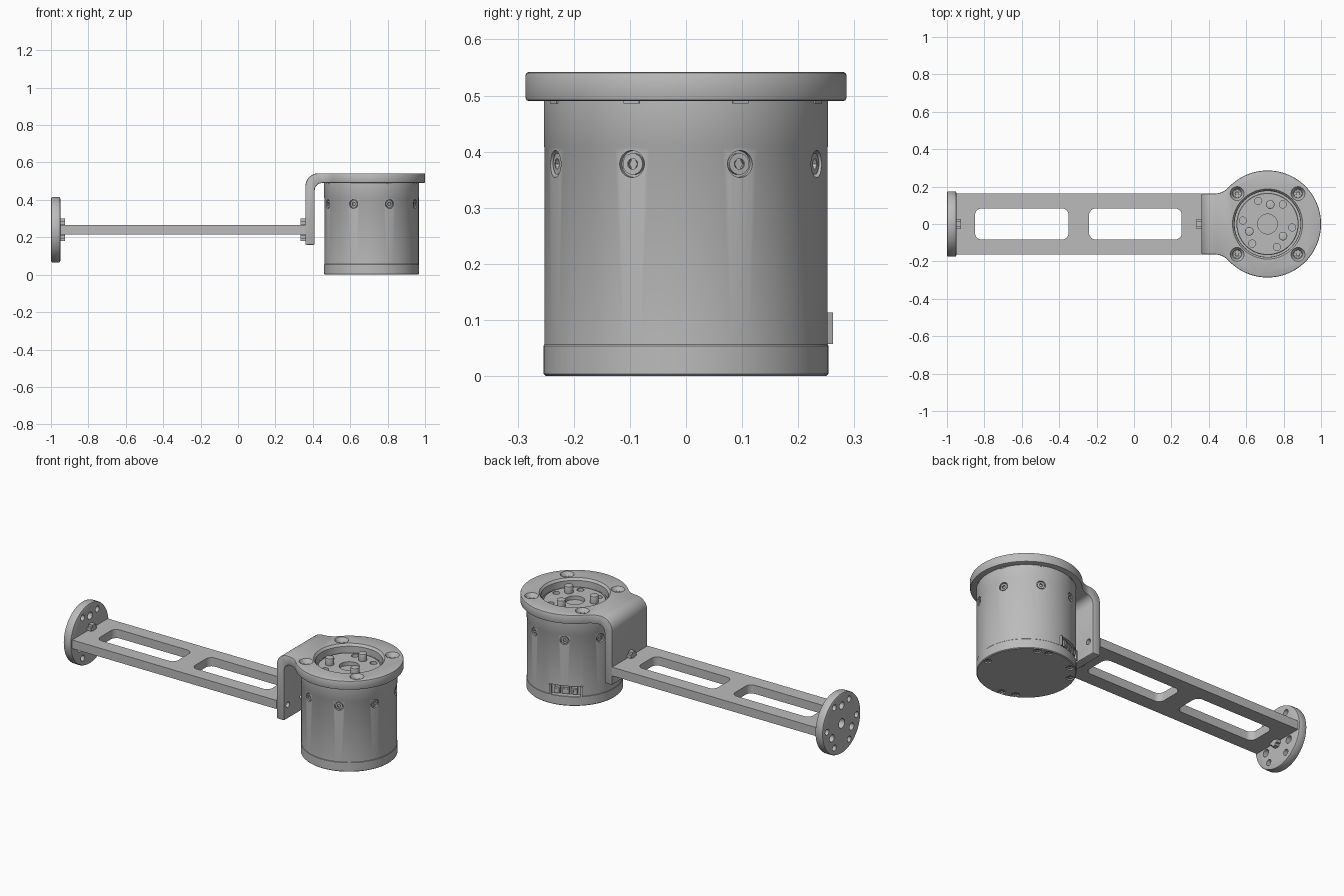
import bpy, bmesh, math
from math import sin, cos, pi, radians, sqrt
from mathutils import Vector, Matrix

if "Cube" in bpy.data.objects:
    bpy.data.objects.remove(bpy.data.objects["Cube"], do_unlink=True)

grey = bpy.data.materials.new("machined grey")
grey.use_nodes = True
GREY = (0.5, 0.5, 0.5, 1)
grey.diffuse_color = GREY
grey.node_tree.nodes["Principled BSDF"].inputs["Base Color"].default_value = GREY

MX = 0.714   # motor axis
HZ = 0.24    # arm and end disc height
HALF = 0.163  # arm half width


def make(name, bm):
    bmesh.ops.recalc_face_normals(bm, faces=bm.faces)
    mesh = bpy.data.meshes.new(name)
    bm.to_mesh(mesh)
    bm.free()
    mesh.materials.append(grey)
    ob = bpy.data.objects.new(name, mesh)
    bpy.context.collection.objects.link(ob)
    return ob


def activate(ob):
    bpy.ops.object.select_all(action='DESELECT')
    ob.select_set(True)
    bpy.context.view_layer.objects.active = ob


def boolean(ob, bm, mode='DIFFERENCE'):
    cutter = make("cutter", bm)
    cutter.hide_render = True
    mod = ob.modifiers.new("cut", 'BOOLEAN')
    mod.operation, mod.solver, mod.object = mode, 'EXACT', cutter
    activate(ob)
    bpy.ops.object.modifier_apply(modifier="cut")
    bpy.data.objects.remove(cutter, do_unlink=True)


def bevel(ob, width):
    mod = ob.modifiers.new("bevel", 'BEVEL')
    mod.width, mod.segments, mod.limit_method = width, 2, 'ANGLE'
    mod.angle_limit = radians(50)
    activate(ob)
    bpy.ops.object.modifier_apply(modifier="bevel")


def smooth(ob):
    activate(ob)
    bpy.ops.object.shade_smooth_by_angle(angle=radians(30))


def frame(pos, axis):
    """Placement whose local z points along axis."""
    return Matrix.Translation(pos) @ Vector(axis).to_track_quat('Z', 'Y').to_matrix().to_4x4()


def rod(bm, pos, axis, r, depth, r2=None, n=28):
    """Cylinder or cone centred on pos."""
    bmesh.ops.create_cone(bm, cap_ends=True, segments=n, radius1=r,
                          radius2=r if r2 is None else r2, depth=depth, matrix=frame(pos, axis))


def box(bm, pos, size, turn=0):
    m = Matrix.Translation(pos) @ Matrix.Rotation(turn, 4, 'Z') @ Matrix.Diagonal((*size, 1))
    bmesh.ops.create_cube(bm, size=1, matrix=m)


def lathe(bm, profile, place, n=96):
    """Spin a (radius, height) profile; zero radius ends close to the axis."""
    vs = [bm.verts.new((r, 0, z)) for r, z in profile]
    es = [bm.edges.new(p) for p in zip(vs, vs[1:])]
    out = bmesh.ops.spin(bm, geom=vs + es, cent=(0, 0, 0), axis=(0, 0, 1),
                         angle=2 * pi, steps=n, use_duplicate=False)
    new = {v for v in bm.verts if not v.tag}
    bmesh.ops.remove_doubles(bm, verts=list(new), dist=1e-5)
    new = [v for v in bm.verts if not v.tag]
    bmesh.ops.transform(bm, matrix=place, verts=new)
    for v in new:
        v.tag = True


def prism(bm, points, direction):
    face = bm.faces.new([bm.verts.new(p) for p in points])
    out = bmesh.ops.extrude_face_region(bm, geom=[face])
    bmesh.ops.translate(bm, vec=direction,
                        verts=[g for g in out["geom"] if isinstance(g, bmesh.types.BMVert)])


def arc(cx, cy, r, a0, a1, n):
    return [(cx + r * cos(radians(a0 + (a1 - a0) * i / n)),
             cy + r * sin(radians(a0 + (a1 - a0) * i / n))) for i in range(n + 1)]


def polar(r, deg, z=0.0):
    return Vector((MX + r * cos(radians(deg)), r * sin(radians(deg)), z))


def screw(bm, pos, axis, r):
    """Flat screw head with a six sided socket."""
    for n, prof in ((24, [(r * .5, 0), (r, 0), (r, -.02)]),
                    (6, [(0, -.008), (r * .5, -.008), (r * .5, 0)])):
        lathe(bm, prof, frame(pos, axis), n)


# Bracket: side profile intersected with the rounded plan outline
R, RF = 0.286, 0.1
side = [(0.36, 0.16), (0.41, 0.16)] + arc(0.45, 0.45, 0.04, 180, 90, 8)
side += [(1.1, 0.49), (1.1, 0.542)] + arc(0.43, 0.472, 0.07, 90, 180, 10)
bm = bmesh.new()
prism(bm, [(x, -0.4, z) for x, z in side], (0, 0.8, 0))
bracket = make("bracket", bm)
fy = HALF + RF
dx = sqrt((R + RF) ** 2 - fy ** 2)
a = math.degrees(math.atan2(fy, dx))
half = [(0.3, HALF)] + arc(MX - dx, fy, RF, -90, -a, 10) + arc(MX, 0, R, 180 - a, 0, 54)[1:]
plan = half + [(x, -y) for x, y in half[-2::-1]]
bm = bmesh.new()
prism(bm, [(x, y, 0) for x, y in plan], (0, 0, 1))
boolean(bracket, bm, 'INTERSECT')
bevel(bracket, 0.006)
bm = bmesh.new()
rod(bm, (MX, 0, 0.515), (0, 0, 1), 0.177, 0.1, n=96)
for k in range(4):
    rod(bm, polar(0.23, 45 + 90 * k, 0.515), (0, 0, 1), 0.022, 0.1)
for y in (-0.128, 0, 0.128):
    rod(bm, (0.385, y, HZ), (1, 0, 0), 0.016, 0.1)
boolean(bracket, bm)
# chamfers on the opening and the screw holes
bm = bmesh.new()
rod(bm, (MX, 0, 0.538), (0, 0, 1), 0.172, 0.03, 0.196, n=96)
for k in range(4):
    rod(bm, polar(0.23, 45 + 90 * k, 0.535), (0, 0, 1), 0.024, 0.03, 0.042)
boolean(bracket, bm)
smooth(bracket)

# Motor housing with a pocket in its top
bm = bmesh.new()
lathe(bm, [(0, 0), (.25, 0), (.254, .004), (.254, .054), (.2525, .056), (.2525, .408),
           (.2535, .41), (.2535, .491), (.176, .491), (.176, .45), (0, .45)], frame((MX, 0, 0), (0, 0, 1)))
housing = make("motor_housing", bm)
bottom_angles = (-9, 64, 80, 127, 153, 244, 263)
port = 114
bm = bmesh.new()
for k in range(8):
    d = polar(1, 22.5 + 45 * k) - polar(0, 0)
    rod(bm, polar(0.27, 22.5 + 45 * k, 0.378), d, 0.024, 0.06)
for deg in bottom_angles:
    rod(bm, polar(0.228, deg, 0), (0, 0, 1), 0.02, 0.02)
box(bm, polar(0.262, port, 0.085), (0.08, 0.18, 0.058), radians(port))
boolean(housing, bm)
smooth(housing)

# Screws on the housing side, bottom and flange
bm = bmesh.new()
for k in range(8):
    deg = 22.5 + 45 * k
    screw(bm, polar(0.2485, deg, 0.378), polar(1, deg) - polar(0, 0), 0.019)
for deg in bottom_angles:
    screw(bm, polar(0.228, deg, 0.004), (0, 0, -1), 0.016)
for k in range(4):
    screw(bm, polar(0.23, 45 + 90 * k, 0.512), (0, 0, 1), 0.021)
smooth(make("screws", bm))

# Small tabs under the flange
bm = bmesh.new()
for k in range(8):
    box(bm, polar(0.249, 22.5 + 45 * k, 0.489), (0.014, 0.03, 0.006), radians(22.5 + 45 * k))
make("flange_tabs", bm)

# Connector port
bm = bmesh.new()
t = Vector((-sin(radians(port)), cos(radians(port)), 0))
for off, w in ((-.085, .012), (-.045, .03), (0, .035), (.045, .03), (.085, .012)):
    tall = 0.056 if w < 0.02 else 0.036
    box(bm, polar(0.232, port, 0.085) + t * off, (0.028, w, tall), radians(port))
    if w > 0.02:
        for s in (-1, 1):
            box(bm, polar(0.247, port, 0.085) + t * (off + s * w / 4), (0.006, 0.005, 0.02), radians(port))
make("connector_port", bm)

# Rotor face with bolt holes and three drive pins
bm = bmesh.new()
lathe(bm, [(0, .44), (.166, .44), (.166, .494), (.163, .497), (.053, .497), (.053, .475), (0, .475)],
      frame((MX, 0, 0), (0, 0, 1)))
rotor = make("rotor", bm)
bm = bmesh.new()
for k in range(6):
    rod(bm, polar(0.133, 60 * k - 8, 0.49), (0, 0, 1), 0.019, 0.04)
boolean(rotor, bm)
smooth(rotor)
bm = bmesh.new()
for k in range(3):
    rod(bm, polar(0.105, 82 + 120 * k, 0.512), (0, 0, 1), 0.023, 0.052)
pins = make("drive_pins", bm)
bevel(pins, 0.003)
smooth(pins)

# Arm with two rounded windows
bm = bmesh.new()
box(bm, (-0.295, 0, HZ), (1.31, 2 * HALF, 0.05))
arm = make("arm", bm)
bm = bmesh.new()
for x0, x1 in ((-0.85, -0.35), (-0.24, 0.255)):
    pts = []
    for q, (cx, cy) in enumerate(((x1 - .035, .048), (x0 + .035, .048), (x0 + .035, -.048), (x1 - .035, -.048))):
        pts += arc(cx, cy, 0.035, 90 * q, 90 * q + 90, 8)
    prism(bm, [(x, y, 0.1) for x, y in pts], (0, 0, 0.3))
boolean(arm, bm)
smooth(arm)

# End disc with its bolt pattern
bm = bmesh.new()
rod(bm, (-0.975, 0, HZ), (1, 0, 0), 0.175, 0.05, n=96)
disc = make("end_disc", bm)
bevel(disc, 0.008)
bm = bmesh.new()
holes = [(0, 0, 0.027)]
holes += [(r * cos(radians(d)), r * sin(radians(d)), s) for r, s, step, start in
          ((0.135, 0.017, 60, 0), (0.104, 0.021, 120, 90)) for d in range(start, start + 360, step)]
for y, z, r in holes:
    rod(bm, (-0.975, y, HZ + z), (1, 0, 0), r, 0.1)
boolean(disc, bm)
smooth(disc)

# Cross shaped keys at both ends of the arm
for name, x in (("outer_key", -0.938), ("inner_key", 0.348)):
    bm = bmesh.new()
    box(bm, (x, 0, HZ), (0.026, 0.026, 0.12))
    for s in (-1, 1):
        box(bm, (x, 0, HZ + s * 0.038), (0.026, 0.052, 0.018))
    make(name, bm)
